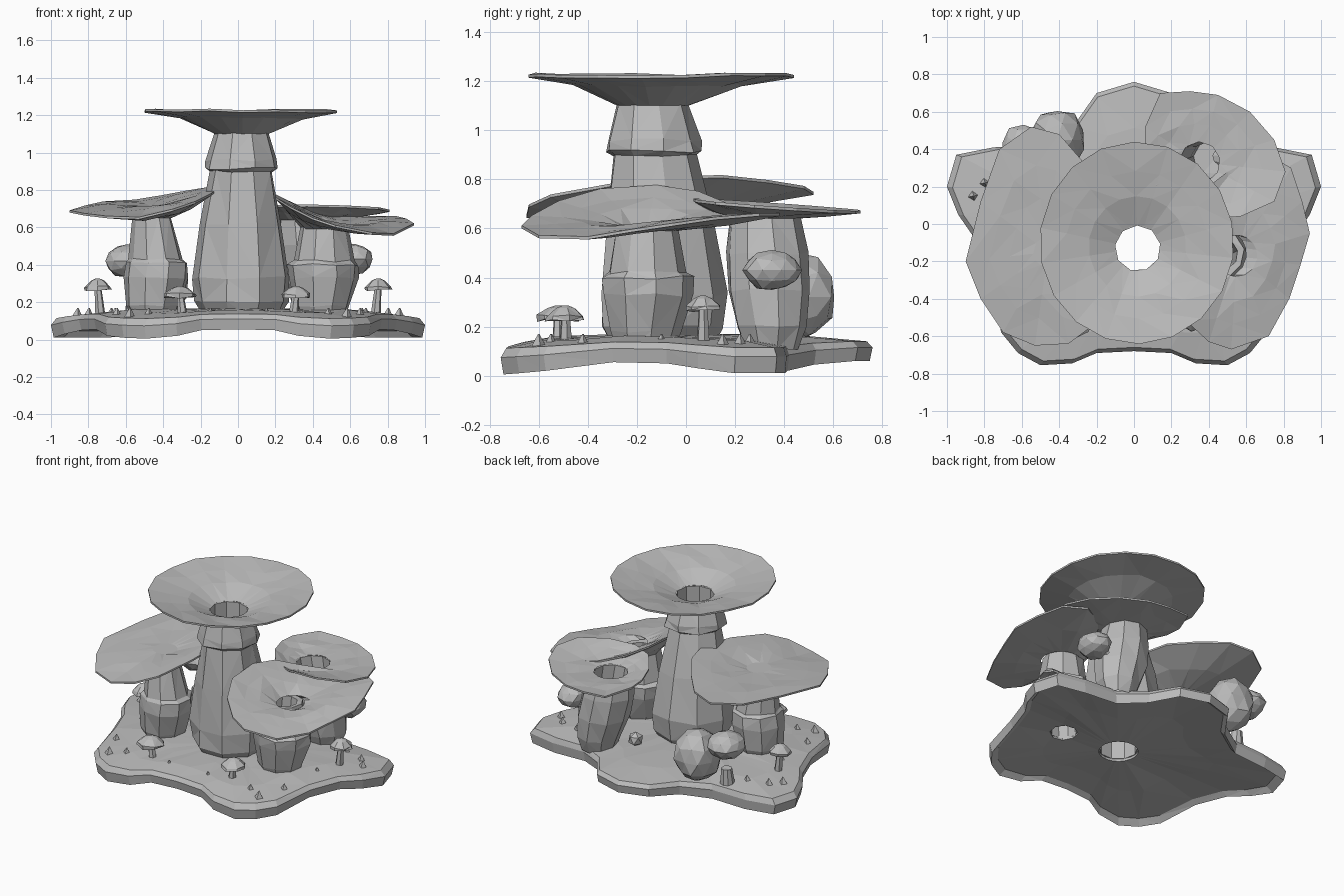
import bpy, bmesh, math, random
from mathutils import Vector

if "Cube" in bpy.data.objects:
    bpy.data.objects.remove(bpy.data.objects["Cube"])

random.seed(4)
grey = bpy.data.materials.new("stone_grey")
grey.diffuse_color = (0.5, 0.5, 0.5, 1)
grey.use_nodes = True
grey.node_tree.nodes["Principled BSDF"].inputs["Base Color"].default_value = grey.diffuse_color


def finish(name, bm):
    bmesh.ops.recalc_face_normals(bm, faces=bm.faces)
    mesh = bpy.data.meshes.new(name)
    bm.to_mesh(mesh)
    bm.free()
    mesh.materials.append(grey)
    ob = bpy.data.objects.new(name, mesh)
    bpy.context.collection.objects.link(ob)
    return ob


def loft(name, rings, closed=False):
    """Skin equal-length rings; close into a tube wall, or fill both ends."""
    bm = bmesh.new()
    vs = [[bm.verts.new(p) for p in r] for r in rings]
    n = len(vs[0])
    pairs = list(zip(vs, vs[1:])) + ([(vs[-1], vs[0])] if closed else [])
    for a, b in pairs:
        for i in range(n):
            j = (i + 1) % n
            bm.faces.new((a[i], a[j], b[j], b[i]))
    if not closed:
        bm.faces.new(vs[0])
        bm.faces.new(vs[-1])
    bmesh.ops.triangulate(bm, faces=bm.faces)
    return finish(name, bm)


def circle(x, y, z, r, n=9, jit=0.0):
    pts = []
    for i in range(n):
        a = 2 * math.pi * i / n + 0.2
        q = r * (1 + random.uniform(-jit, jit))
        pts.append(Vector((x + q * math.cos(a), y + q * math.sin(a),
                           z + r * random.uniform(-jit, jit))))
    return pts


def hub(rim, x, y, z, r):
    """Circle whose points face the matching rim points."""
    out = []
    for p in rim:
        a = math.atan2(p.y - y, p.x - x)
        out.append(Vector((x + r * math.cos(a), y + r * math.sin(a), z)))
    return out


def blend(a, b, t, dz=0.0, jit=0.006):
    return [p.lerp(q, t) + Vector((0, 0, dz + random.uniform(-jit, jit)))
            for p, q in zip(a, b)]


def stem(name, rings, bore=None):
    """Outer rings (x, y, z, r); bore rings run back down inside."""
    outer = [circle(*r, jit=0.04) for r in rings]
    if bore:
        loft(name, outer + [circle(*r) for r in bore], closed=True)
    else:
        loft(name, outer)


def cap(name, rim, under, top, hole, sag=0.0, lift=0.0):
    """Thin funnel from the under hub to the rim and back to the top hub."""
    low = hub(rim, *under)
    high = hub(rim, *top)
    edge = [p + Vector((0, 0, 0.012)) for p in rim]
    rings = [low, blend(low, rim, 0.5, sag), rim, edge,
             blend(edge, high, 0.35, lift * .7), blend(edge, high, 0.65, lift), high]
    loft(name, rings, closed=hole)


def blob(name, loc, size, sub=2, jit=0.07):
    bm = bmesh.new()
    bmesh.ops.create_icosphere(bm, subdivisions=sub, radius=1)
    for v in bm.verts:
        k = 1 + random.uniform(-jit, jit)
        v.co = Vector([c * s * k + o for c, s, o in zip(v.co, size, loc)])
    finish(name, bm)


# ground slab with a low lip underneath: right half outline (x, y, bottom z), mirrored
half = [(0, -.68, .055), (.2, -.69, .05), (.33, -.745, .02), (.5, -.755, .005),
        (.62, -.69, .01), (.71, -.58, .02), (.77, -.3, .055), (.85, -.08, .05),
        (.94, .05, .03), (1, .2, .01), (.95, .37, .01), (.75, .41, .01),
        (.5, .42, .02), (.32, .53, .045), (.2, .7, .06), (0, .76, .06)]
rim = [Vector(p) for p in half] + [Vector((-x, y, z)) for x, y, z in half[-2:0:-1]]
inset = [Vector((p.x * .94, p.y * .94, p.z * .7 + .04)) for p in rim]
bottom = [Vector((p.x * .985, p.y * .985, p.z)) for p in rim]
brow = [Vector((p.x, p.y, p.z * .75 + .07)) for p in rim]
top_edge = [Vector((p.x * .97, p.y * .97, p.z * .5 + .11)) for p in rim]
low_in = hub(rim, .02, -.13, .085, .125)
top_in = hub(rim, .02, -.13, .168, .125)
slab = loft("ground_slab", [low_in, blend(low_in, inset, .55, .01), inset, bottom, brow,
                            top_edge, blend(top_edge, top_in, .3, .013, .004),
                            blend(top_edge, top_in, .65, .008, .004), top_in], closed=True)

# hollow under the right mushroom
cutter = loft("hollow_cutter", [circle(.43, -.18, 0, .09, 8), circle(.43, -.18, .3, .09, 8)])
cutter.hide_render = True
cutter.hide_set(True)
cut = slab.modifiers.new("hollow", "BOOLEAN")
cut.object = cutter
cut.solver = "EXACT"

# tall central mushroom
stem("central_stem",
     [(.02, -.1, .11, .2), (.02, -.1, .2, .25), (.02, -.1, .33, .26), (.02, -.11, .62, .22),
      (.02, -.13, .9, .17), (.02, -.13, .915, .2), (.02, -.13, .96, .195), (.02, -.14, 1.11, .145)],
     [(.02, -.13, 1.11, .122), (.02, -.13, .1, .122)])
rim = [Vector((p.x, p.y * 1.04, 1.217 + random.uniform(-.006, .006)))
       for p in circle(.015, -.097, 0, .52, 18)]
cap("central_cap", rim, (.02, -.135, 1.1, .145), (.02, -.13, 1.115, .122), True, .025, .02)

# right mushroom, its outer rim dropping toward the front
stem("right_stem",
     [(.45, -.17, .11, .12), (.45, -.17, .18, .145), (.46, -.16, .33, .185), (.455, -.16, .4, .19),
      (.46, -.16, .42, .165), (.46, -.16, .6, .13)],
     [(.47, -.16, .6, .085), (.43, -.18, .1, .085)])
rim = [(.94, -.05, .61), (.9, .12, .635), (.84, .3, .65), (.7, .38, .65), (.5, .28, .655),
       (.36, .17, .69), (.25, .05, .74), (.2, -.12, .765), (.2, -.35, .75), (.28, -.52, .7),
       (.4, -.63, .64), (.52, -.67, .6), (.72, -.6, .56), (.83, -.4, .555), (.89, -.22, .585)]
rim = [Vector(p) for p in rim]
cap("right_cap", rim, (.47, -.16, .59, .13), (.55, -.17, .615, .11), True, -.005, .01)

# back mushroom, its rim raised toward the front
stem("back_stem",
     [(.43, .35, .11, .11), (.43, .35, .2, .145), (.4, .34, .35, .17), (.37, .33, .5, .17),
      (.35, .32, .65, .145)],
     [(.35, .33, .65, .11), (.4, .34, .3, .1)])
rim = [(.06, .52), (.14, .7), (.3, .71), (.45, .69), (.62, .6), (.75, .45), (.81, .28),
       (.75, .12), (.57, .04), (.37, .03), (.22, .1), (.11, .25), (.06, .4)]
rim = [Vector((x, y, .712 - .075 * y - .02 * (x - .4))) for x, y in rim]
cap("back_cap", rim, (.35, .31, .64, .145), (.35, .33, .655, .11), True)

# left mushroom, level outside and rising toward the middle
stem("left_stem",
     [(-.45, -.17, .11, .12), (-.45, -.17, .18, .15), (-.44, -.17, .33, .175),
      (-.43, -.17, .41, .165), (-.44, -.17, .43, .145), (-.46, -.17, .66, .105)])
rim = [(-.9, -.2), (-.82, -.4), (-.7, -.58), (-.53, -.65), (-.35, -.64), (-.23, -.55), (-.14, -.3),
       (-.1, -.05), (-.15, .15), (-.27, .33), (-.4, .48), (-.55, .52), (-.72, .4), (-.82, .12)]
rim = [Vector((x, y, .695 + .28 * max(0, x + .5) + .08 * y)) for x, y in rim]
cap("left_cap", rim, (-.46, -.17, .65, .11), (-.46, -.15, .715, .08), False, -.01, .005)

# round buds
blob("large_bud", (-.41, .45, .32), (.15, .165, .18))
blob("left_bud", (-.59, .4, .42), (.125, .13, .09))
stem("left_stub", [(-.56, .34, .1, .05), (-.56, .35, .23, .035)])
blob("right_bud", (.62, .35, .43), (.1, .12, .085))
stem("right_bud_stem", [(.47, .36, .33, .05), (.6, .35, .42, .05)])
blob("small_bud", (.2, .27, .2), (.05, .05, .05), 1)

# tiny mushrooms
for i, (x, y, z, r) in enumerate([(.75, .07, .27, .075), (-.75, .03, .27, .075),
                                  (.31, -.49, .23, .08), (-.31, -.52, .23, .09)]):
    lean = .015 if x > 0 else -.015
    loft(f"tiny_stem_{i}", [circle(x - lean, y, .12, .028, 6), circle(x, y, z + .02, .018, 6)])
    loft(f"tiny_cap_{i}", [circle(x, y, z + .008, .02, 7), circle(x, y, z - .005, r, 7, .08),
                           circle(x, y, z + .012, r * .95, 7, .08),
                           circle(x, y, z + .045, r * .5, 7), circle(x, y, z + .056, .012, 7)])

# little ground spikes
for i, (x, y) in enumerate([(.48, -.55), (.65, -.42), (.58, -.6), (.8, .22), (.68, -.1),
                            (.86, .15), (.66, .26), (.15, -.55)]):
    for s in (1, -1):
        loft(f"spike_{i}_{'right' if s > 0 else 'left'}",
             [circle(s * x, y, .12, .03, 4), circle(s * x + .004, y, .17, .003, 4)])
